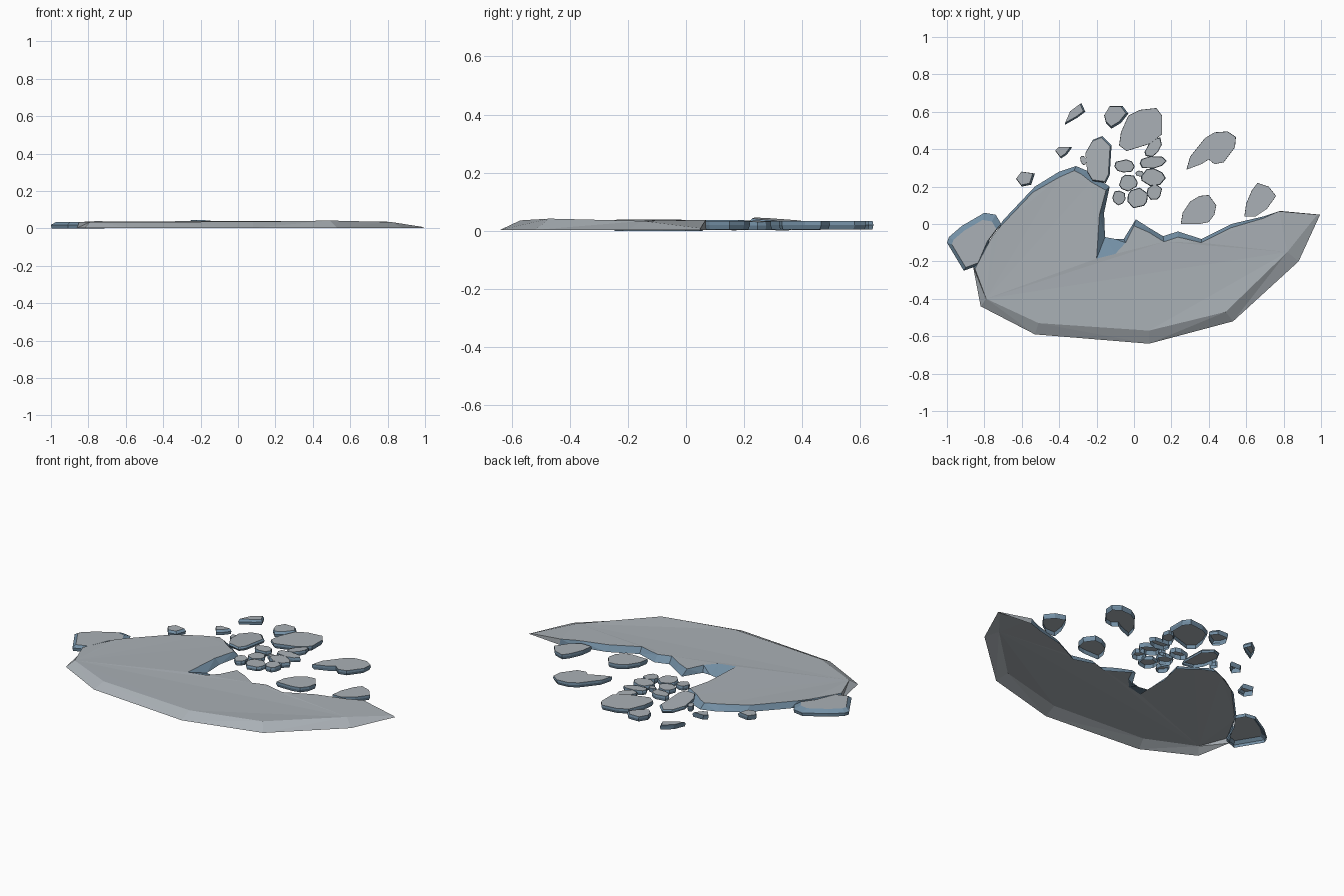
import bpy, bmesh, math, random
from mathutils import Vector, Matrix

if "Cube" in bpy.data.objects:
    bpy.data.objects.remove(bpy.data.objects["Cube"])

random.seed(4)


def material(name, rgb):
    m = bpy.data.materials.new(name)
    m.diffuse_color = (*rgb, 1)
    m.use_nodes = True
    m.node_tree.nodes["Principled BSDF"].inputs["Base Color"].default_value = m.diffuse_color
    return m


STONE = material("grey stone", (0.40, 0.435, 0.465))
BREAK = material("blue broken stone", (0.175, 0.28, 0.38))


def build(name, rings, is_broken):
    """Stack matching rings into a shell, open underneath; is_broken(i) picks blue walls."""
    bm = bmesh.new()
    vs = [[bm.verts.new(p) for p in r] for r in rings]
    n = len(rings[0])
    bm.faces.new(vs[-1])
    for a, b in zip(vs, vs[1:]):
        for i in range(n):
            j = (i + 1) % n
            f = bm.faces.new((a[i], a[j], b[j], b[i]))
            f.material_index = 1 if is_broken(i) else 0
    bmesh.ops.recalc_face_normals(bm, faces=bm.faces[:])
    cap = max(bm.faces, key=lambda f: len(f.verts))
    cap.normal_update()
    if cap.normal.z < 0:
        bmesh.ops.reverse_faces(bm, faces=bm.faces[:])
    bmesh.ops.triangulate(bm, faces=bm.faces[:], ngon_method='EAR_CLIP')
    me = bpy.data.meshes.new(name)
    bm.to_mesh(me)
    bm.free()
    me.materials.append(STONE)
    me.materials.append(BREAK)
    ob = bpy.data.objects.new(name, me)
    bpy.context.collection.objects.link(ob)
    return ob


# Main slab: chamfered outer rim first, then the ragged broken edge
rim_base = [(-.86, -.23), (-.82, -.44), (-.53, -.59), (.08, -.64), (.53, -.52), (.88, -.20), (.995, .05)]
rim_top = [(-.85, -.24), (-.79, -.40), (-.51, -.53), (.08, -.57), (.49, -.47), (.82, -.15), (.98, .05)]
rim_z = [.034, .034, .035, .036, .042, .034, .009]
break_base = [(.78, .07), (.69, .04), (.52, 0), (.36, -.08), (.235, -.04), (.155, -.065),
              (.08, -.02), (.01, .025), (-.055, -.08), (-.10, -.08), (-.155, -.07), (-.16, .06), (-.13, .20),
              (-.19, .24), (-.24, .28), (-.31, .31), (-.40, .28), (-.53, .20),
              (-.70, .02), (-.74, -.05)]
break_top = [(.775, .068), (.69, .03), (.52, -.02), (.36, -.10), (.235, -.07), (.16, -.095),
             (.08, -.045), (0, -.01), (-.045, -.10), (-.10, -.16), (-.20, -.185), (-.185, .05), (-.15, .18),
             (-.23, .225), (-.28, .265), (-.32, .285), (-.40, .25), (-.54, .17),
             (-.72, -.02), (-.76, -.07)]
tip = len(rim_base) - 1
base = [(x, y, .003) for x, y in rim_base + break_base]
top = [(x, y, z) for (x, y), z in zip(rim_top, rim_z)]
top += [(x, y, .038 - .008 * y) for x, y in break_top]
build("broken_slab", [base, top], lambda i: i > tip)


def chunk(name, outline, z0=.004, z1=.033, top=.93, low=.94, tilt=(0, 0), shift=(0, 0)):
    """Loose piece: widest in the middle, chipped toward top and bottom."""
    c = sum((Vector(p) for p in outline), Vector((0, 0))) / len(outline)

    def ring(s, z, off=(0, 0)):
        out = []
        for p in outline:
            d = (Vector(p) - c) * s
            out.append((c.x + d.x + off[0], c.y + d.y + off[1], z + d.x * tilt[0] + d.y * tilt[1]))
        return out
    zm = z0 + (z1 - z0) * .55
    build(name, [ring(low, z0), ring(1, zm), ring(top, z1, shift)], lambda i: True)


# Large fallen piece at the left end
chunk("left_piece", [(-.91, -.25), (-1, -.10), (-.99, -.07), (-.92, -.01), (-.80, .06), (-.74, .05),
                     (-.71, 0), (-.77, -.08), (-.83, -.22)], z0=0, z1=.034, top=.82, low=.98, shift=(0, -.015))

# Medium pieces scattered behind the break
medium = {
    "back_piece": [(-.03, .58), (.03, .61), (.12, .62), (.15, .58), (.15, .48), (.09, .43),
                   (-.04, .39), (-.08, .42), (-.07, .49)],
    "right_large_piece": [(.28, .29), (.30, .36), (.38, .46), (.43, .49), (.50, .495), (.545, .465),
                          (.54, .41), (.48, .33), (.43, .32), (.40, .345), (.36, .32)],
    "right_near_piece": [(.25, 0), (.26, .06), (.30, .12), (.35, .15), (.40, .155), (.44, .10),
                         (.43, .05), (.40, .01), (.35, 0)],
    "right_far_piece": [(.59, .04), (.60, .11), (.63, .18), (.66, .22), (.72, .20), (.76, .15),
                        (.71, .08), (.65, .04)],
}
for name, pts in medium.items():
    chunk(name, pts, top=.99)
chipped = {
    "back_left_piece": [(-.15, .54), (-.16, .58), (-.13, .63), (-.06, .63), (-.03, .59), (-.07, .54), (-.12, .51)],
    "back_shard": [(-.37, .53), (-.34, .60), (-.28, .645), (-.26, .60), (-.30, .57)],
    "left_shard": [(-.42, .39), (-.40, .41), (-.33, .41), (-.36, .37), (-.39, .35)],
    "far_left_shard": [(-.63, .24), (-.60, .28), (-.53, .27), (-.55, .21), (-.60, .20)],
}
for name, pts in chipped.items():
    chunk(name, pts, top=.88, shift=(-.005, .004))
chunk("leaning_piece", [(-.26, .38), (-.22, .45), (-.17, .47), (-.12, .42), (-.13, .26),
                        (-.15, .22), (-.22, .23), (-.25, .28)],
      z0=.014, z1=.036, top=.94, tilt=(-.06, -.08), shift=(-.004, 0))

# Small rubble: centre, half sizes, turn in degrees
rubble = [(-.05, .31, .058, .037, 0), (-.03, .22, .052, .044, 10), (.10, .25, .068, .049, -10),
          (.10, .33, .076, .035, 8), (.105, .41, .060, .036, 50), (-.08, .14, .038, .040, 0),
          (.02, .14, .060, .055, 30), (.11, .17, .044, .040, 60), (-.27, .34, .018, .026, 20),
          (.03, .27, .022, .016, 0)]
for k, (cx, cy, rx, ry, deg) in enumerate(rubble):
    turn = Matrix.Rotation(math.radians(deg), 2)
    pts = []
    for i in range(8):
        a = math.tau * (i + random.uniform(-.25, .25)) / 8
        r = random.uniform(.92, 1.06)
        p = turn @ Vector((rx * r * math.cos(a), ry * r * math.sin(a)))
        pts.append((cx + p.x, cy + p.y))
    chunk(f"rubble_{k + 1}", pts, z1=random.uniform(.027, .033), top=.93,
          tilt=(random.uniform(-.05, .05), random.uniform(-.05, .05)))
